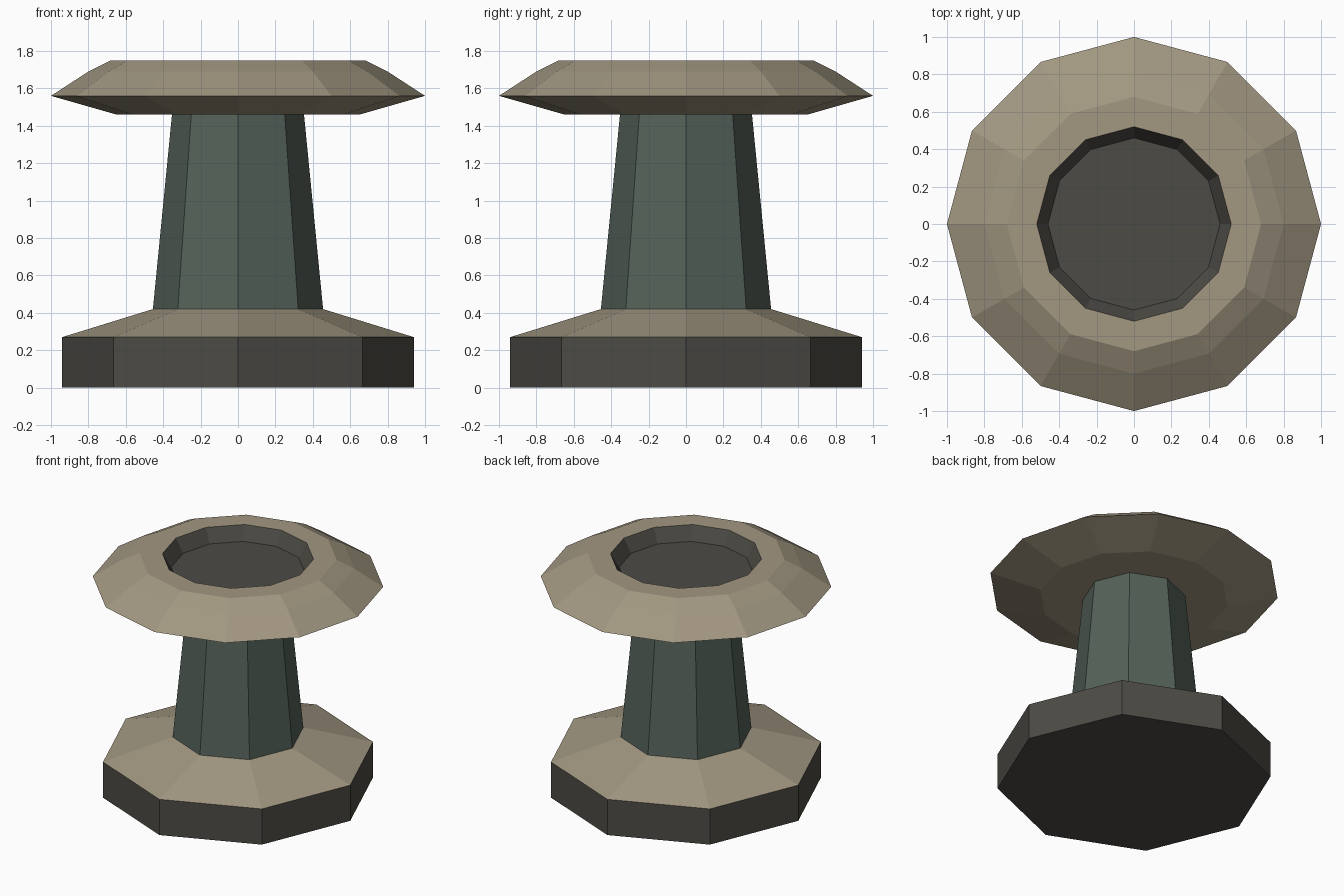
import bpy, bmesh
from math import cos, sin, tau

if "Cube" in bpy.data.objects:
    bpy.data.objects.remove(bpy.data.objects["Cube"])


def material(name, color):
    m = bpy.data.materials.new(name)
    m.diffuse_color = (*color, 1)
    m.use_nodes = True
    m.node_tree.nodes["Principled BSDF"].inputs["Base Color"].default_value = m.diffuse_color
    return m


tan = material("tan_stone", (0.36, 0.31, 0.22))
dark = material("dark_stone", (0.075, 0.07, 0.06))
green = material("green_stone", (0.09, 0.12, 0.10))


def lathe(name, sides, profile, mats, bands, caps):
    """Flat-sided turned part: profile of (radius, z), a material slot per band,
    and slots for the bottom and top caps."""
    bm = bmesh.new()
    rings = [[bm.verts.new((r * cos(tau * i / sides), r * sin(tau * i / sides), z))
              for i in range(sides)] for r, z in profile]
    for a, b, slot in zip(rings, rings[1:], bands):
        for i in range(sides):
            j = (i + 1) % sides
            bm.faces.new((a[i], a[j], b[j], b[i])).material_index = slot
    bm.faces.new(rings[0][::-1]).material_index = caps[0]
    bm.faces.new(rings[-1]).material_index = caps[1]
    mesh = bpy.data.meshes.new(name)
    bm.to_mesh(mesh)
    bm.free()
    for m in mats:
        mesh.materials.append(m)
    bpy.context.collection.objects.link(bpy.data.objects.new(name, mesh))


# Octagonal plinth with sloped tan top
lathe("base", 8, [(0.94, 0), (0.94, 0.27), (0.455, 0.42)],
      [dark, tan], [0, 1], (0, 1))

# Tapered octagonal column
lathe("column", 8, [(0.455, 0.42), (0.353, 1.46)], [green], [0], (0, 0))

# Twelve-sided bowl with a dark recessed basin
lathe("bowl", 12,
      [(0.65, 1.46), (1.0, 1.56), (0.8, 1.69), (0.68, 1.75), (0.52, 1.75), (0.46, 1.65)],
      [tan, dark], [0, 0, 0, 0, 1], (0, 1))
